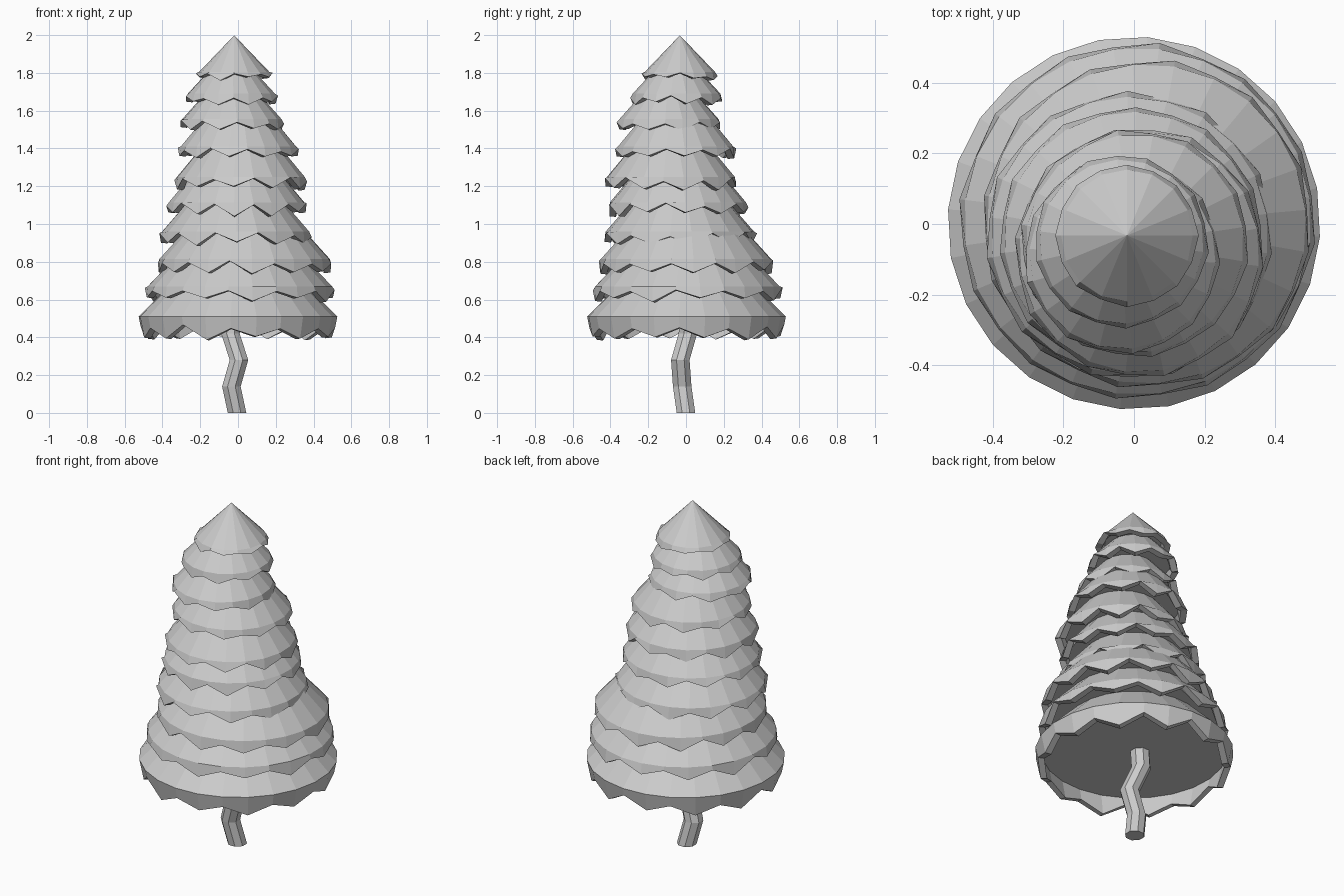
import bpy, bmesh, math, random
from mathutils import Vector

if "Cube" in bpy.data.objects:
    bpy.data.objects.remove(bpy.data.objects["Cube"])

random.seed(4)


def finish(bm, name):
    bmesh.ops.recalc_face_normals(bm, faces=bm.faces)
    me = bpy.data.meshes.new(name)
    bm.to_mesh(me)
    bm.free()
    ob = bpy.data.objects.new(name, me)
    bpy.context.collection.objects.link(ob)
    return ob


def ring(bm, c, n, rad, z, phase=0.0):
    """Ring of vertices; rad and z are functions of the vertex index."""
    out = []
    for i in range(n):
        a = 2 * math.pi * i / n + phase
        out.append(bm.verts.new((c[0] + rad(i) * math.cos(a), c[1] + rad(i) * math.sin(a), z(i))))
    return out


def bridge(bm, a, b):
    n = len(a)
    for i in range(n):
        j = (i + 1) % n
        bm.faces.new((a[i], a[j], b[j], b[i]))


def branch_tier(name, x0, x1, y0, y1, z, slope, n, lift, tip, notch, pull, phase):
    """Closed cone with a thick zigzag skirt hanging from its rim."""
    bm = bmesh.new()
    c = ((x0 + x1) / 2, (y0 + y1) / 2)
    r = (x1 - x0 + y1 - y0) / 4
    t = 0.035
    drops = [(tip if i % 2 else notch) + random.uniform(-0.012, 0.012) for i in range(n)]
    rr = r - lift
    rim = ring(bm, c, n, lambda i: rr, lambda i: z + lift, phase)
    low_out = ring(bm, c, n, lambda i: r - pull * drops[i], lambda i: z - drops[i], phase)
    low_in = ring(bm, c, n, lambda i: r - t - pull * drops[i], lambda i: z - drops[i] - 0.004, phase)
    top_in = ring(bm, c, n, lambda i: rr - t, lambda i: z + lift, phase)
    apex = bm.verts.new((c[0], c[1], z + lift + rr * slope))
    for i in range(n):
        bm.faces.new((rim[i], rim[(i + 1) % n], apex))
    bridge(bm, low_out, rim)
    bridge(bm, low_in, low_out)
    bridge(bm, top_in, low_in)
    bm.faces.new(top_in)
    return finish(bm, name)


# Tiers from top to bottom: x range, y range, rim height, cone slope, sides
tiers = [
    (-0.22, 0.18, -0.235, 0.17, 1.79, 1.04, 16),
    (-0.28, 0.21, -0.30, 0.20, 1.675, 1.08, 18),
    (-0.31, 0.245, -0.37, 0.19, 1.54, 1.12, 18),
    (-0.32, 0.325, -0.38, 0.27, 1.395, 1.2, 20),
    (-0.34, 0.37, -0.435, 0.275, 1.235, 1.2, 20),
    (-0.385, 0.37, -0.415, 0.33, 1.10, 1.2, 22),
    (-0.41, 0.385, -0.45, 0.385, 0.945, 1.15, 22),
    (-0.43, 0.50, -0.47, 0.47, 0.80, 1.1, 24),
    (-0.50, 0.52, -0.495, 0.51, 0.655, 1.05, 24),
    (-0.53, 0.53, -0.522, 0.527, 0.51, 1.0, 24),
]
for k, (x0, x1, y0, y1, z, s, n) in enumerate(tiers):
    last = k == len(tiers) - 1
    tip = 0.115 if last else 0.02 + 0.003 * k + (0.012 if k else 0)
    notch = 0.055 if last else 0.0
    branch_tier(f"branch_tier_{k + 1}", x0, x1, y0, y1, z, s, n,
                0.0 if last else 0.015, tip, notch, 0.2, math.pi / 2 * 3 + 0.05 * k)

# Crooked trunk
bm = bmesh.new()
path = [(-0.005, 0.0, 0.0), (-0.035, -0.02, 0.14), (0.005, -0.03, 0.28),
        (-0.04, 0.01, 0.42), (-0.02, 0.02, 0.56)]
rings = [ring(bm, p, 8, lambda i: 0.053, lambda i, p=p: p[2], math.pi / 8) for p in path]
for a, b in zip(rings, rings[1:]):
    bridge(bm, a, b)
bm.faces.new(rings[0])
bm.faces.new(rings[-1])
finish(bm, "trunk")
